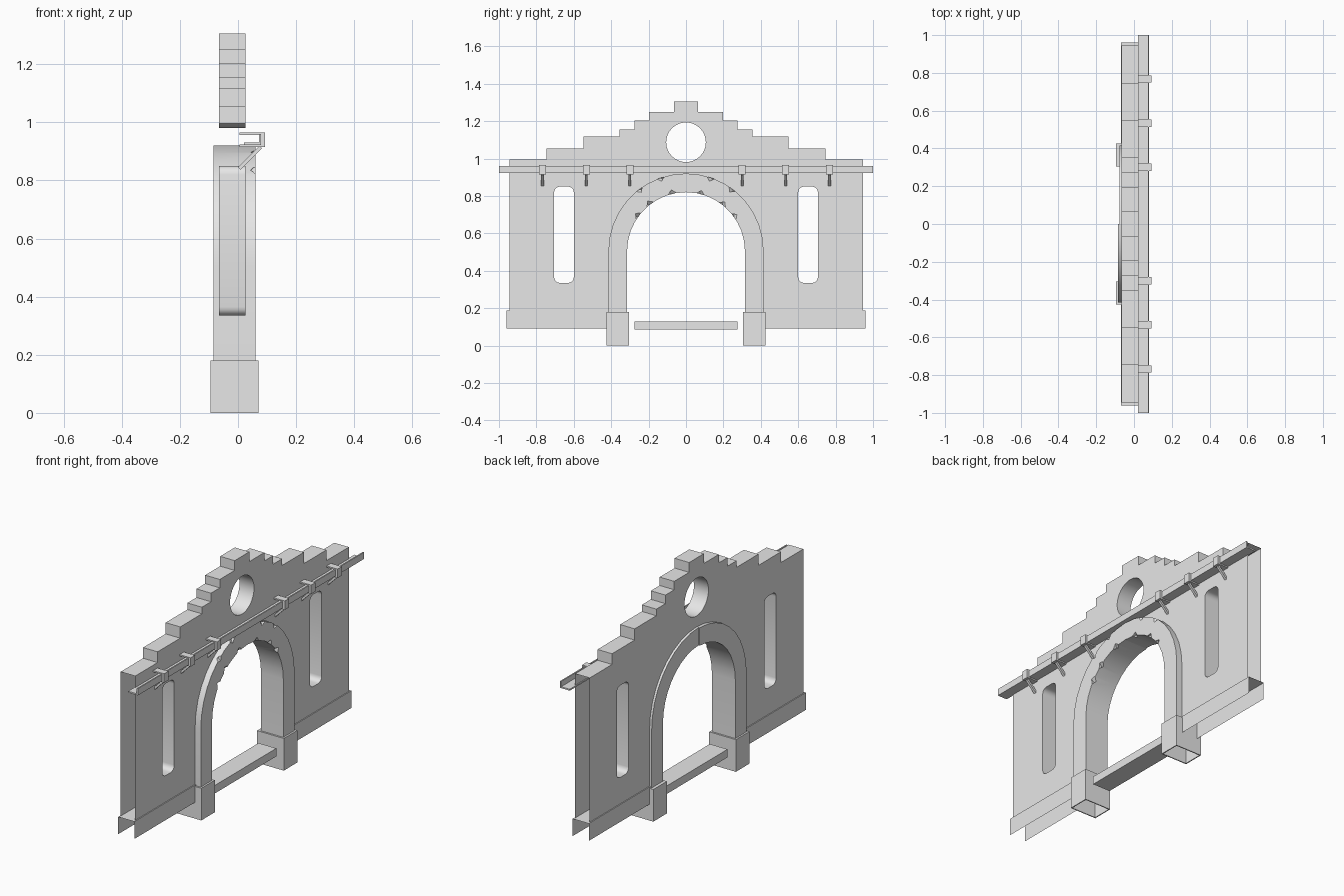
import bpy, bmesh, math
from mathutils import Matrix, Vector

cube = bpy.data.objects.get("Cube")
if cube:
    bpy.data.objects.remove(cube, do_unlink=True)

stone = bpy.data.materials.new("pale grey stone")
stone.use_nodes = True
GREY = (0.8, 0.8, 0.8, 1)
stone.diffuse_color = GREY
stone.node_tree.nodes["Principled BSDF"].inputs["Base Color"].default_value = GREY


def add_object(name, bm):
    bmesh.ops.recalc_face_normals(bm, faces=bm.faces)
    mesh = bpy.data.meshes.new(name)
    bm.to_mesh(mesh)
    bm.free()
    mesh.materials.append(stone)
    ob = bpy.data.objects.new(name, mesh)
    bpy.context.collection.objects.link(ob)
    return ob


def prism(name, outline, x0, x1):
    """Extrude a (y, z) outline along x."""
    bm = bmesh.new()
    face = bm.faces.new([bm.verts.new((x0, y, z)) for y, z in outline])
    new = bmesh.ops.extrude_face_region(bm, geom=[face])["geom"]
    verts = [v for v in new if isinstance(v, bmesh.types.BMVert)]
    bmesh.ops.translate(bm, verts=verts, vec=(x1 - x0, 0, 0))
    return add_object(name, bm)


def remove_faces(ob, test):
    bm = bmesh.new()
    bm.from_mesh(ob.data)
    bmesh.ops.delete(bm, geom=[f for f in bm.faces if test(f)], context="FACES")
    bm.to_mesh(ob.data)
    bm.free()


def box(name, x, y, z):
    y0, y1 = sorted(y)
    return prism(name, [(y0, z[0]), (y1, z[0]), (y1, z[1]), (y0, z[1])], *x)


def arc(cy, cz, r, a0, a1, n):
    angles = [math.radians(a0 + (a1 - a0) * i / n) for i in range(n + 1)]
    return [(cy + r * math.cos(a), cz + r * math.sin(a)) for a in angles]


def apply_all(ob):
    bpy.context.view_layer.update()
    deps = bpy.context.evaluated_depsgraph_get()
    mesh = bpy.data.meshes.new_from_object(ob.evaluated_get(deps))
    ob.modifiers.clear()
    ob.data = mesh


def cut(ob, cutters):
    for c in cutters:
        mod = ob.modifiers.new("cut", "BOOLEAN")
        mod.operation, mod.solver, mod.object = "DIFFERENCE", "EXACT", c
    apply_all(ob)
    for c in cutters:
        bpy.data.objects.remove(c, do_unlink=True)


def smooth(ob):
    bpy.ops.object.select_all(action="DESELECT")
    ob.select_set(True)
    bpy.context.view_layer.objects.active = ob
    bpy.ops.object.shade_smooth_by_angle(angle=math.radians(30))


# Wall with stepped gable and arched opening
ARCH_Z, WALL_FOOT = 0.505, 0.187
steps = [(0.945, 0.995), (0.747, 1.055), (0.547, 1.118), (0.355, 1.155),
         (0.275, 1.203), (0.197, 1.25), (0.065, 1.305)]
right_half = [(0.945, WALL_FOOT)]
for i, (y, z) in enumerate(steps):
    if i:
        right_half.append((y, steps[i - 1][1]))
    right_half.append((y, z))
left_half = [(-y, z) for y, z in reversed(right_half)]
opening = [(-0.36, WALL_FOOT)] + arc(0, ARCH_Z, 0.36, 180, 0, 20) + [(0.36, WALL_FOOT)]
wall = prism("gable_wall", right_half + left_half + opening, -0.065, 0.025)

# Round window and two tall rounded windows
holes = [prism("round_cutter", arc(0, 1.087, 0.106, 0, 348.75, 31), -0.2, 0.2)]
for s in (-1, 1):
    slot = []
    for y, z, a in ((0.675, 0.82, 0), (0.63, 0.82, 90), (0.63, 0.365, 180), (0.675, 0.365, 270)):
        slot += arc(s * 0.6525 + y - 0.6525, z, 0.03, a, a + 90, 4)
    holes.append(prism("slot_cutter", slot, -0.2, 0.2))
cut(wall, holes)
# The wall is a shell, open at its ends and foot
remove_faces(wall, lambda f: abs(f.normal.x) < 0.5 and (
    abs(f.calc_center_median().y) > 0.94 or f.calc_center_median().z < WALL_FOOT + 0.01))
smooth(wall)

# Arch in two halves, with chipped joints on the front edges
for s, side, back in ((1, "left", -0.078), (-1, "right", -0.085)):
    outer = [(0.415, 0.17)] + arc(0, ARCH_Z, 0.415, 0, 90, 9)
    inner = arc(0, ARCH_Z, 0.315, 90, 0, 9) + [(0.315, 0.17)]
    half = prism("arch_half_" + side, [(s * y, z) for y, z in outer + inner], back, 0.06)
    chips = []
    for deg, r in ((36, 0.315), (52, 0.315), (76, 0.315), (53, 0.415), (71, 0.415)):
        a = math.radians(deg)
        bm = bmesh.new()
        bmesh.ops.create_cube(bm, size=0.026, matrix=Matrix.Translation(
            Vector((0.062, s * r * math.cos(a), ARCH_Z + r * math.sin(a))))
            @ Matrix.Rotation(s * a + math.radians(45), 4, "X") @ Matrix.Rotation(0.7, 4, "Y"))
        chips.append(add_object("chip_cutter", bm))
    cut(half, chips)
    smooth(half)

    # Hollow foot block under the arch
    foot = box("foot_block_" + side, (-0.095, 0.07), (s * 0.305, s * 0.425), (0, 0.18))
    remove_faces(foot, lambda f: f.normal.z < -0.5)
    mod = foot.modifiers.new("thickness", "SOLIDIFY")
    mod.thickness, mod.offset = 0.008, -1
    apply_all(foot)

    # Plinth shell, open at both ends and below
    plinth = box("plinth_" + side, (-0.07, 0.03), (s * 0.405, s * 0.96), (0.09, WALL_FOOT))
    remove_faces(plinth, lambda f: abs(f.normal.y) > 0.5 or f.normal.z < -0.5)

# Threshold beam
box("threshold_beam", (-0.065, 0.045), (-0.275, 0.275), (0.085, 0.13))

# Rain gutter: floor and outer lip
box("gutter_floor", (0.02, 0.08), (-1, 1), (0.922, 0.93))
box("gutter_lip", (0.073, 0.08), (-1, 1), (0.922, 0.96))

# Gutter brackets with slanted struts
for s in (-1, 1):
    for i, y in enumerate((0.3, 0.533, 0.767)):
        tag = ("left" if s > 0 else "right") + "_" + str(i + 1)
        span = (s * y - 0.019, s * y + 0.019)
        box("strap_top_" + tag, (0.005, 0.093), span, (0.957, 0.965))
        box("strap_front_" + tag, (0.08, 0.093), span, (0.917, 0.965))
        box("strap_floor_" + tag, (0.005, 0.093), span, (0.915, 0.923))
        strut = box("strut_" + tag, (0, 0.012), (s * y - 0.007, s * y + 0.007), (0, 0.105))
        strut.data.transform(Matrix.Translation((0, 0, 0.845)) @ Matrix.Rotation(math.radians(45), 4, "Y"))
